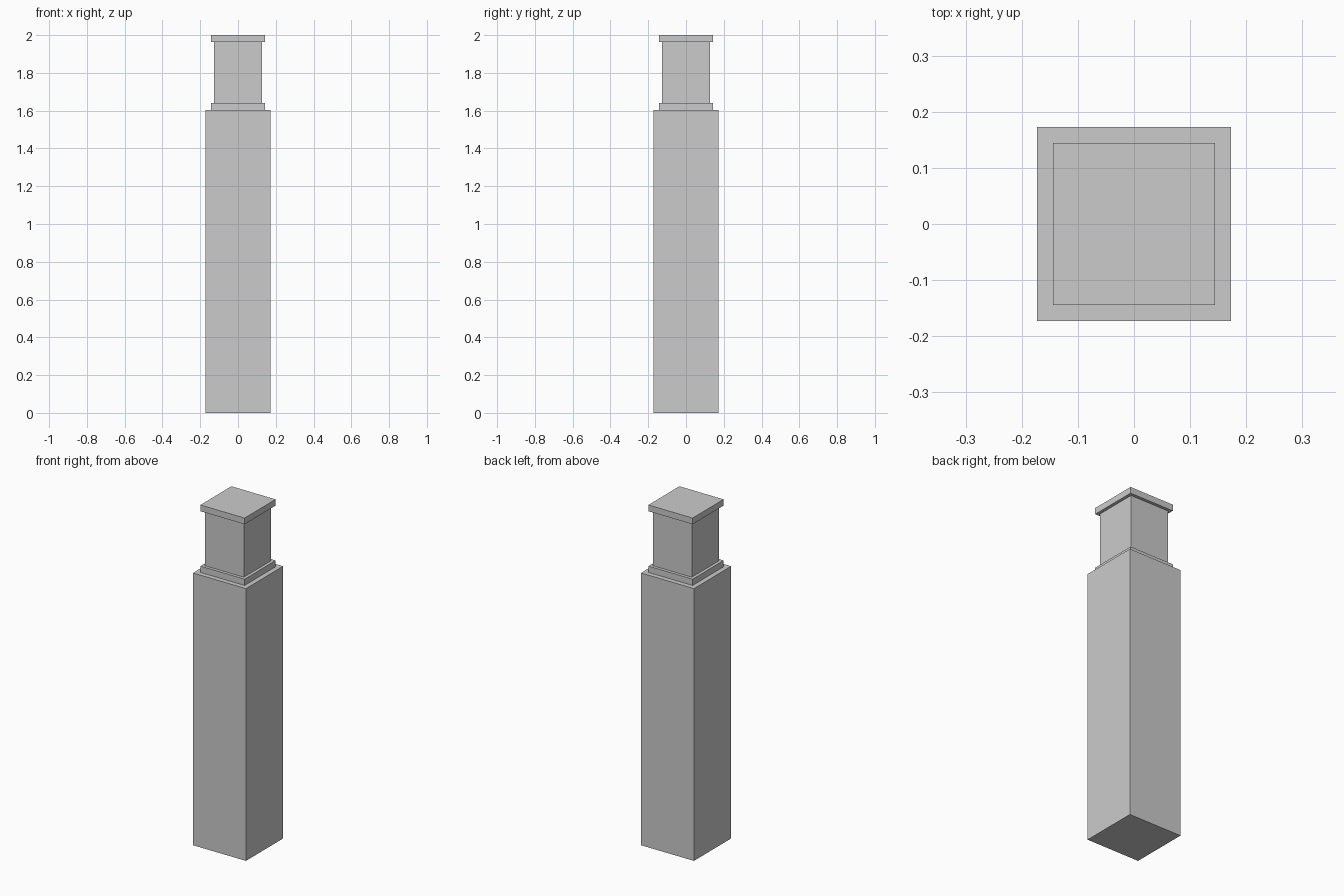
import bpy

if "Cube" in bpy.data.objects:
    bpy.data.objects.remove(bpy.data.objects["Cube"])


def block(name, width, z0, z1):
    """Square block centred on the z axis, from z0 up to z1."""
    bpy.ops.mesh.primitive_cube_add(size=1, location=(0, 0, (z0 + z1) / 2))
    ob = bpy.context.object
    ob.name = name
    ob.scale = (width, width, z1 - z0)
    bpy.ops.object.transform_apply(location=False, rotation=False, scale=True)
    return ob


# Tall lower pillar
block("pillar_base", 0.345, 0.0, 1.603)
# Thin collar on top of the pillar
block("lower_collar", 0.288, 1.603, 1.64)
# Narrower upper neck
block("upper_neck", 0.252, 1.64, 1.963)
# Flat cap
block("top_cap", 0.288, 1.963, 2.0)
